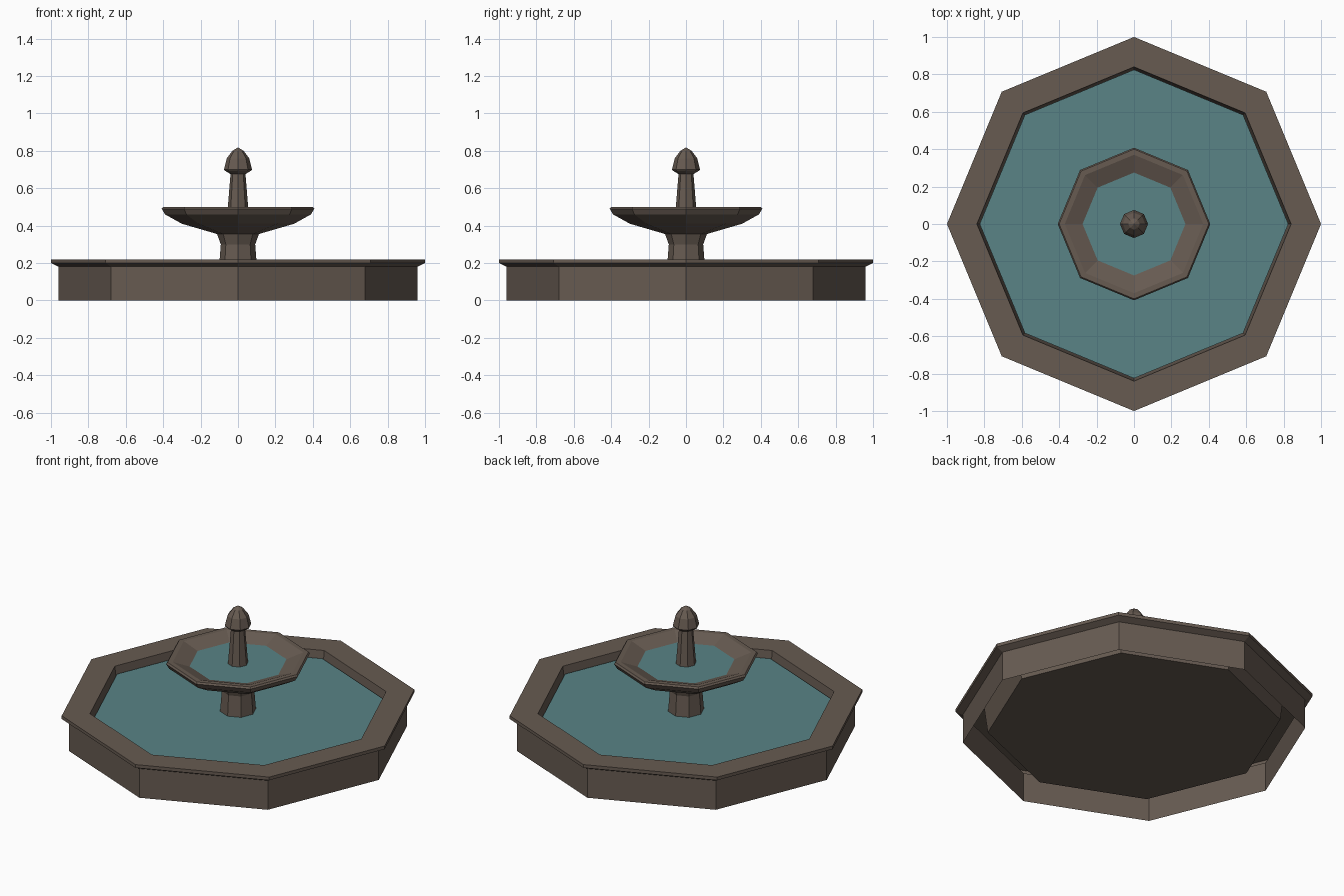
import bpy, bmesh, math

if "Cube" in bpy.data.objects:
    bpy.data.objects.remove(bpy.data.objects["Cube"])

SIDES = 8


def material(name, rgb):
    m = bpy.data.materials.new(name)
    m.diffuse_color = (*rgb, 1)
    m.use_nodes = True
    m.node_tree.nodes["Principled BSDF"].inputs["Base Color"].default_value = m.diffuse_color
    return m


STONE = material("brown_stone", (0.135, 0.104, 0.083))
WATER = material("teal_water", (0.100, 0.230, 0.240))


def lathe(name, profile, mat):
    """Turn an (r, z) profile, listed bottom-outside to top, into an octagonal part."""
    bm = bmesh.new()
    rings = []
    for r, z in profile:
        if r == 0:
            rings.append([bm.verts.new((0, 0, z))] * SIDES)
        else:
            rings.append([bm.verts.new((r * math.cos(math.tau * i / SIDES),
                                        r * math.sin(math.tau * i / SIDES), z))
                          for i in range(SIDES)])
    for a, b in zip(rings, rings[1:]):
        for i in range(SIDES):
            j = (i + 1) % SIDES
            bm.faces.new(list(dict.fromkeys((a[i], a[j], b[j], b[i]))))
    mesh = bpy.data.meshes.new(name)
    bm.to_mesh(mesh)
    bm.free()
    mesh.materials.append(mat)
    obj = bpy.data.objects.new(name, mesh)
    bpy.context.collection.objects.link(obj)
    return obj


# Pool: open-bottomed outer wall, chamfered rim, inner wall and floor
lathe("pool_basin", [(0.96, 0), (0.96, 0.18), (1.0, 0.20), (1.0, 0.22),
                     (0.84, 0.22), (0.82, 0.06), (0, 0.06)], STONE)
lathe("pool_water", [(0.825, 0.175), (0, 0.175)], WATER)

# Pedestal with flared neck
lathe("pedestal", [(0.11, 0.06), (0.092, 0.30), (0.112, 0.355)], STONE)

# Upper bowl
lathe("upper_bowl", [(0, 0.355), (0.112, 0.355), (0.30, 0.41), (0.39, 0.46),
                     (0.408, 0.49), (0.40, 0.50), (0.37, 0.50), (0.25, 0.455),
                     (0, 0.455)], STONE)
lathe("upper_water", [(0.275, 0.465), (0, 0.465)], WATER)

# Spout column and bud-shaped finial
lathe("spout", [(0.058, 0.455), (0.04, 0.675)], STONE)
lathe("finial", [(0.04, 0.675), (0.072, 0.695), (0.075, 0.70), (0.06, 0.76),
                 (0.03, 0.80), (0, 0.818)], STONE)
